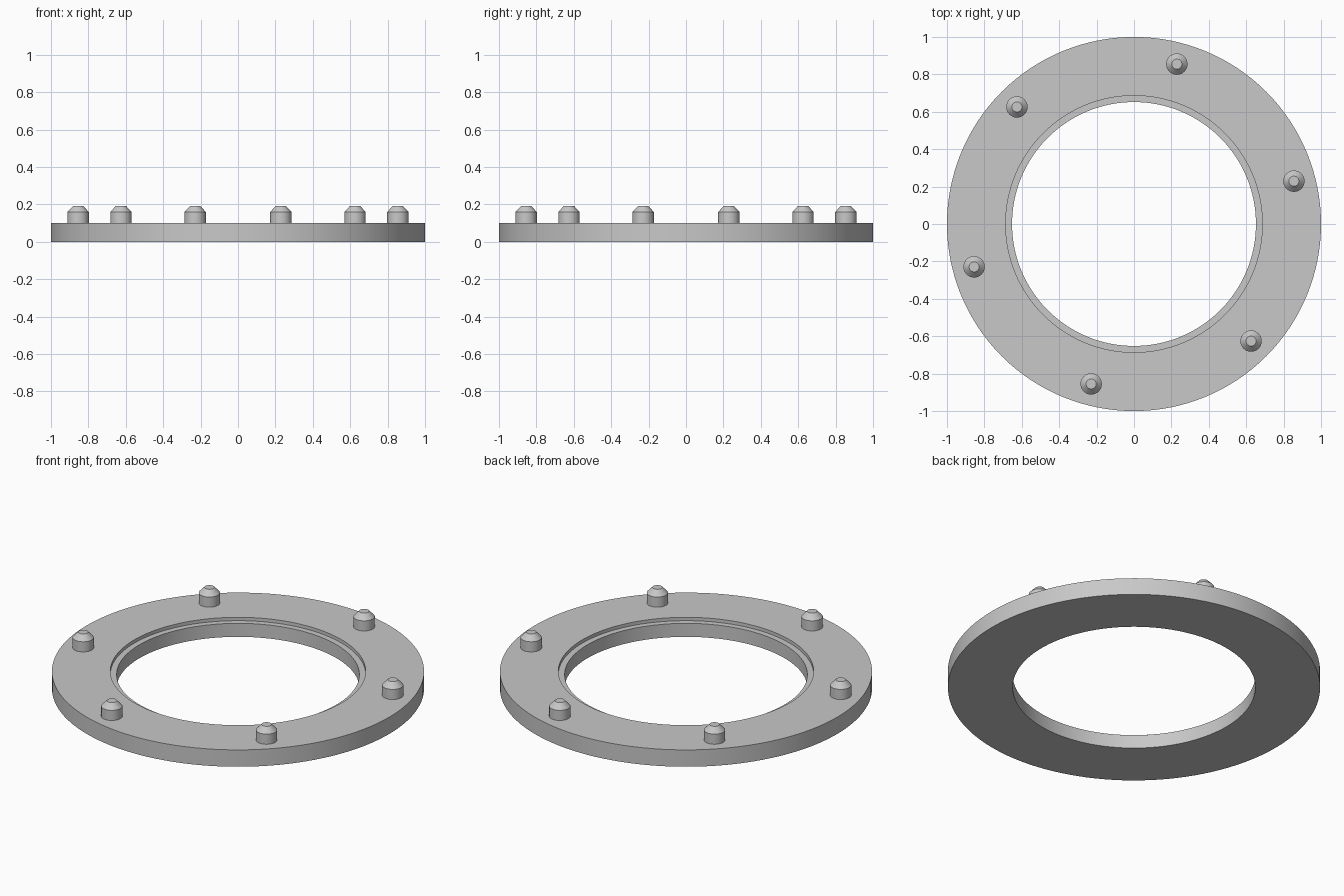
import bpy
import bmesh
from math import cos, sin, radians, pi

cube = bpy.data.objects.get("Cube")
if cube:
    bpy.data.objects.remove(cube, do_unlink=True)

# Single plain grey finish
GREY = (0.58, 0.58, 0.58, 1.0)
grey = bpy.data.materials.new("light grey")
grey.use_nodes = True
grey.diffuse_color = GREY
grey.node_tree.nodes["Principled BSDF"].inputs["Base Color"].default_value = GREY


def lathe(name, profile, sides, closed, location=(0, 0, 0)):
    """Turn a (radius, height) profile around z; open profiles get end caps."""
    bm = bmesh.new()
    rings = [[bm.verts.new((r * cos(2 * pi * i / sides), r * sin(2 * pi * i / sides), z))
              for i in range(sides)] for r, z in profile]
    pairs = list(zip(rings, rings[1:]))
    if closed:
        pairs.append((rings[-1], rings[0]))
    else:
        bm.faces.new(rings[0])
        bm.faces.new(rings[-1])
    for a, b in pairs:
        for i in range(sides):
            j = (i + 1) % sides
            bm.faces.new((a[i], a[j], b[j], b[i]))
    bmesh.ops.recalc_face_normals(bm, faces=bm.faces)
    mesh = bpy.data.meshes.new(name)
    bm.to_mesh(mesh)
    bm.free()
    mesh.materials.append(grey)
    obj = bpy.data.objects.new(name, mesh)
    obj.location = location
    bpy.context.collection.objects.link(obj)
    bpy.ops.object.select_all(action="DESELECT")
    obj.select_set(True)
    bpy.context.view_layer.objects.active = obj
    bpy.ops.object.shade_smooth_by_angle(angle=radians(25))
    return obj


# Flat ring with a shallow step around the inner bore
lathe("flange_ring",
      [(0.652, 0), (1, 0), (1, 0.1), (0.686, 0.1), (0.686, 0.08), (0.652, 0.08)],
      128, closed=True)

# Six chamfered pegs evenly spaced on a circle
PEG_CIRCLE = 0.885
for k in range(6):
    angle = radians(15 + 60 * k)
    lathe(f"peg_{k + 1}",
          [(0.057, 0.09), (0.057, 0.16), (0.027, 0.192)],
          48, closed=False,
          location=(PEG_CIRCLE * cos(angle), PEG_CIRCLE * sin(angle), 0))
